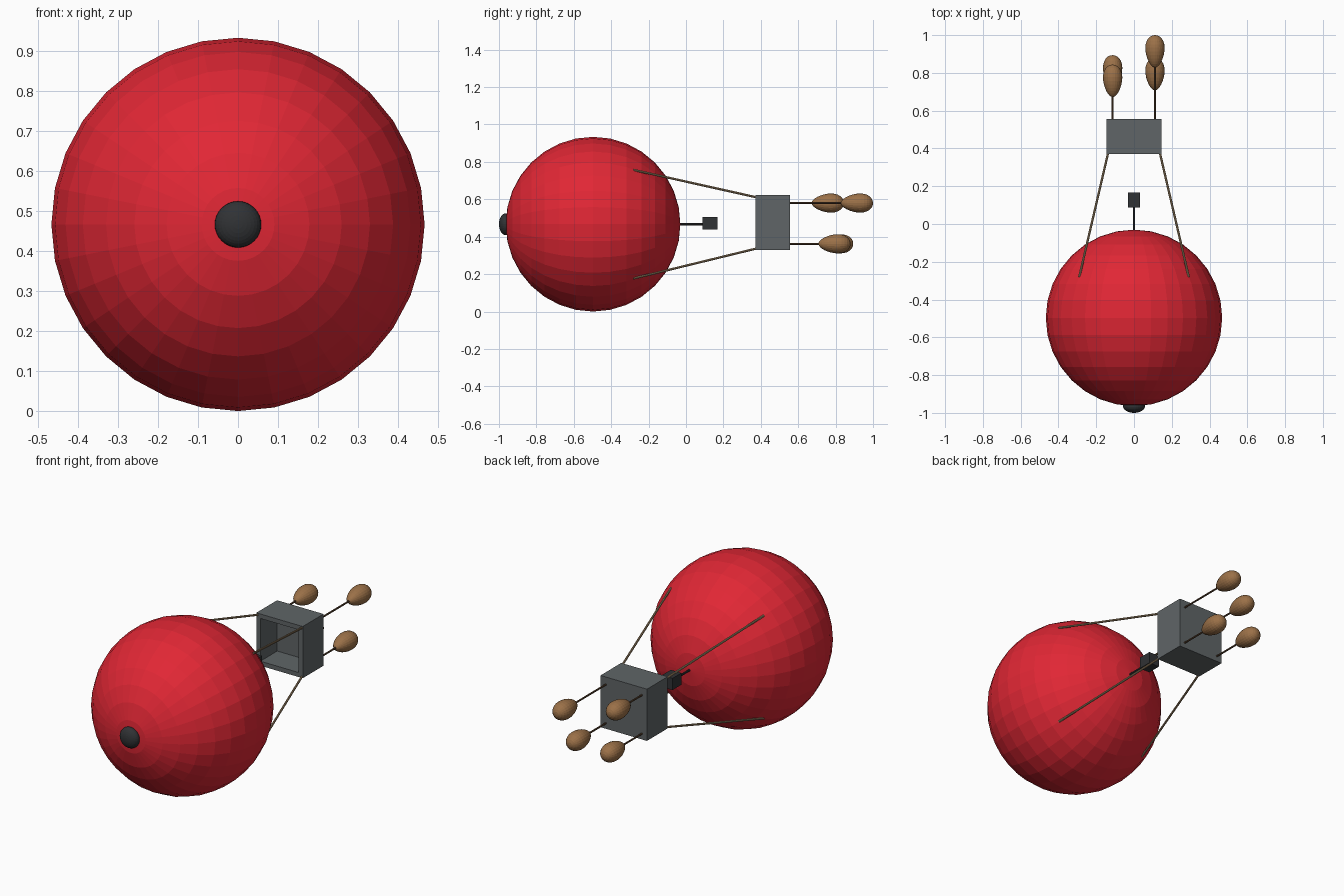
import bpy, bmesh, math
from mathutils import Vector, Matrix

if "Cube" in bpy.data.objects:
    bpy.data.objects.remove(bpy.data.objects["Cube"])

ZC = 0.467  # height of the long axis; the balloon lies along y


def material(name, rgb):
    m = bpy.data.materials.new(name)
    m.diffuse_color = (*rgb, 1)
    m.use_nodes = True
    m.node_tree.nodes["Principled BSDF"].inputs["Base Color"].default_value = m.diffuse_color
    return m


RED = material("red_fabric", (0.75, 0.02, 0.035))
BLACK = material("black_metal", (0.03, 0.032, 0.035))
GREY = material("grey_basket", (0.115, 0.13, 0.135))
TAN = material("tan_rope", (0.36, 0.25, 0.14))
BROWN = material("brown_sack", (0.33, 0.165, 0.065))
DARK_BROWN = material("dark_cord", (0.11, 0.06, 0.03))


def finish(name, bm, mat):
    bmesh.ops.recalc_face_normals(bm, faces=bm.faces)
    me = bpy.data.meshes.new(name)
    bm.to_mesh(me)
    bm.free()
    me.materials.append(mat)
    ob = bpy.data.objects.new(name, me)
    bpy.context.collection.objects.link(ob)
    return ob


def ball(name, centre, radii, mat, segs=32, rings=16, taper=0.0):
    """UV sphere with poles on y; taper narrows the -y half into an egg."""
    bm = bmesh.new()
    bmesh.ops.create_uvsphere(bm, u_segments=segs, v_segments=rings, radius=1,
                              matrix=Matrix.Rotation(math.pi / 2, 4, 'X'))
    for v in bm.verts:
        k = 1 + taper * v.co.y
        v.co = Vector((v.co.x * radii[0] * k, v.co.y * radii[1], v.co.z * radii[2] * k)) + Vector(centre)
    return finish(name, bm, mat)


def rod(name, a, b, r, mat, sides=8):
    a, b = Vector(a), Vector(b)
    d = b - a
    bm = bmesh.new()
    bmesh.ops.create_cone(bm, cap_ends=True, segments=sides, radius1=r, radius2=r, depth=d.length,
                          matrix=Matrix.Translation((a + b) / 2) @ d.to_track_quat('Z', 'Y').to_matrix().to_4x4())
    return finish(name, bm, mat)


def box_mesh(centre, size):
    bm = bmesh.new()
    bmesh.ops.create_cube(bm, size=1, matrix=Matrix.Translation(centre) @ Matrix.Diagonal((*size, 1)))
    return bm


# envelope and crown cap
ball("envelope", (0, -0.497, ZC), (0.467, 0.467, 0.467), RED)
ball("crown_cap", (0, -0.965, ZC), (0.058, 0.035, 0.058), BLACK)

# burner on its stem
rod("burner_stem", (0, -0.06, ZC), (0, 0.10, ZC), 0.006, BLACK)
finish("burner", box_mesh((0, 0.128, ZC + 0.005), (0.066, 0.08, 0.066)), BLACK)

# hollow basket, open towards the envelope
bm = box_mesh((0, 0.463, 0.476), (0.29, 0.185, 0.292))
mouth = min(bm.faces, key=lambda f: f.calc_center_median().y)
bmesh.ops.inset_region(bm, faces=[mouth], thickness=0.036)
floor = bmesh.ops.extrude_discrete_faces(bm, faces=[mouth])["faces"][0]
bmesh.ops.translate(bm, verts=floor.verts, vec=(0, 0.15, 0))
finish("basket", bm, GREY)

# ropes from envelope to basket corners
for sx in (-1, 1):
    for sz in (-1, 1):
        rod("rope", (sx * 0.29, -0.28, ZC + sz * 0.29),
            (sx * 0.135, 0.385, 0.474 + sz * 0.135), 0.006, TAN)

# ballast sacks on cords of different length: x, z, inner end
for x, z, y in ((-0.113, 0.58, 0.672), (0.111, 0.58, 0.828),
                (-0.113, 0.362, 0.722), (0.111, 0.362, 0.708)):
    rod("sack_cord", (x, 0.54, z), (x, y + 0.03, z), 0.005, DARK_BROWN)
    ball("ballast_sack", (x, y + 0.086, z), (0.05, 0.086, 0.05), BROWN, 24, 14, 0.22)
